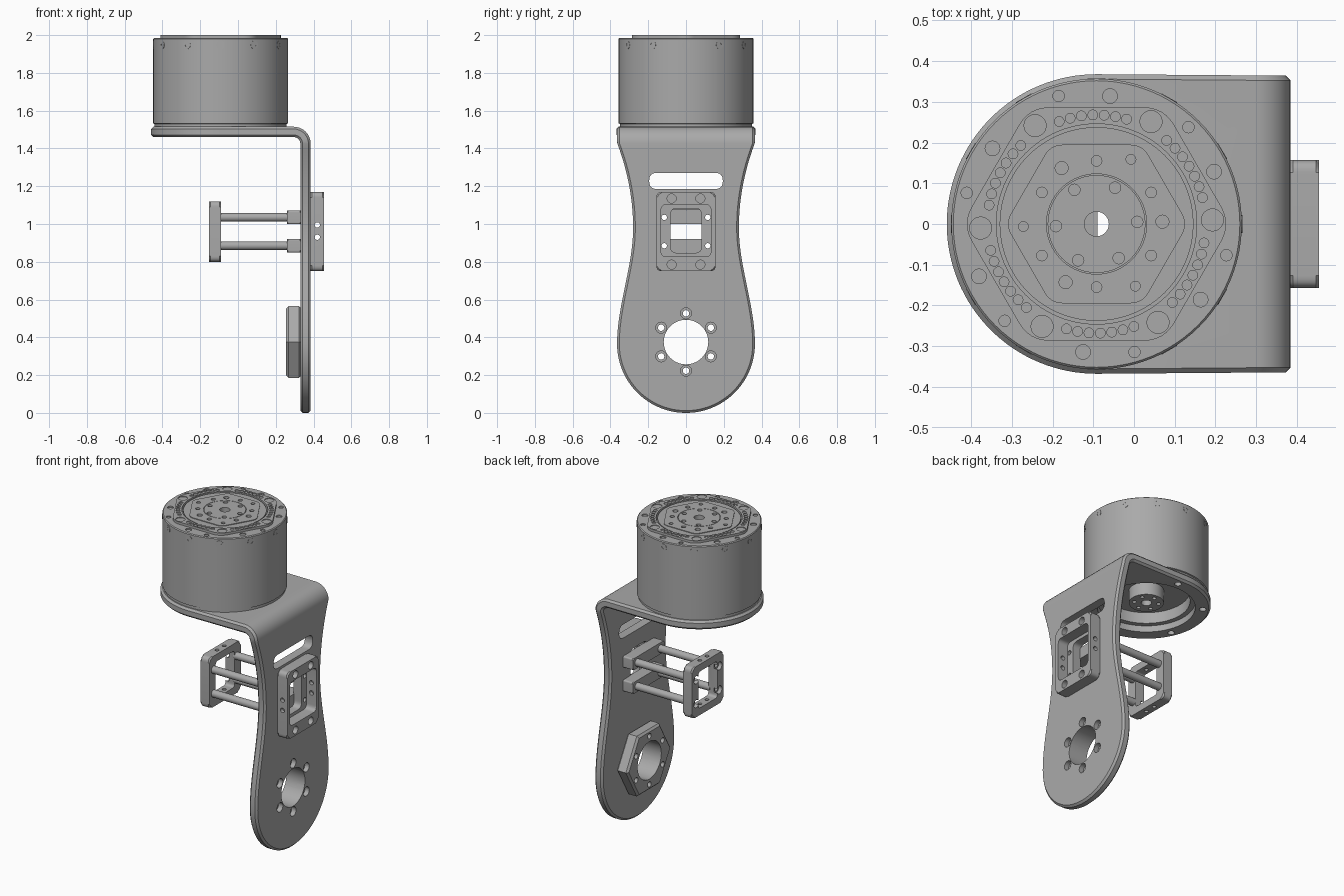
import bpy, bmesh
from math import pi, sin, cos, sqrt, radians
from mathutils import Vector

cube = bpy.data.objects.get("Cube")
if cube:
    bpy.data.objects.remove(cube)

grey = bpy.data.materials.new("machined grey")
grey.use_nodes = True
grey.diffuse_color = (0.4, 0.4, 0.4, 1)
grey.node_tree.nodes["Principled BSDF"].inputs["Base Color"].default_value = grey.diffuse_color

MX = -0.092           # motor axis
THICK, EDGE = 0.055, 0.012   # bracket plate and its chamfer


# ---- helpers ----
def circle(cx, cy, r, n=32, turn=0):
    return [(cx + r * cos(turn + 2 * pi * i / n), cy + r * sin(turn + 2 * pi * i / n)) for i in range(n)]


def around(cx, cy, r, count, turn=0):
    return circle(cx, cy, r, count, radians(turn))


def rounded(pts, r, seg=6):
    """Round every corner of a convex outline."""
    out = []
    for i, p in enumerate(pts):
        p, a, b = Vector(p), Vector(pts[i - 1]), Vector(pts[(i + 1) % len(pts)])
        a, b = p + (a - p).normalized() * r, p + (b - p).normalized() * r
        for k in range(seg + 1):
            t = k / seg
            out.append(tuple(a * (1 - t) ** 2 + p * 2 * t * (1 - t) + b * t * t))
    return out


def box(cx, cy, hw, hh, r):
    return rounded([(cx - hw, cy - hh), (cx + hw, cy - hh), (cx + hw, cy + hh), (cx - hw, cy + hh)], r)


def prism(bm, pts, axis, lo, hi, chamfer=0):
    place = {"x": lambda u, v, h: (h, u, v), "y": lambda u, v, h: (u, h, v),
             "z": lambda u, v, h: (u, v, h)}[axis]
    low = [bm.verts.new(place(u, v, lo)) for u, v in pts]
    high = [bm.verts.new(place(u, v, hi)) for u, v in pts]
    caps = [bm.faces.new(low), bm.faces.new(high)]
    for i in range(len(pts)):
        bm.faces.new((low[i - 1], low[i], high[i], high[i - 1]))
    if chamfer:
        edges = {e for f in caps for e in f.edges}
        bmesh.ops.bevel(bm, geom=list(edges), offset=chamfer, segments=1, affect="EDGES")


def finish(name, bm):
    bmesh.ops.recalc_face_normals(bm, faces=bm.faces)
    mesh = bpy.data.meshes.new(name)
    bm.to_mesh(mesh)
    bm.free()
    mesh.materials.append(grey)
    obj = bpy.data.objects.new(name, mesh)
    bpy.context.collection.objects.link(obj)
    return obj


def part(name, pts, axis, lo, hi, chamfer=0):
    bm = bmesh.new()
    prism(bm, pts, axis, lo, hi, chamfer)
    return finish(name, bm)


def cut(obj, outlines, axis, lo, hi):
    """Subtract prisms and keep the resulting mesh."""
    bm = bmesh.new()
    for pts in outlines:
        prism(bm, pts, axis, lo, hi)
    cutter = finish("cutter", bm)
    mod = obj.modifiers.new("cut", "BOOLEAN")
    mod.operation, mod.solver, mod.object = "DIFFERENCE", "EXACT", cutter
    bpy.context.view_layer.update()
    result = bpy.data.meshes.new_from_object(obj.evaluated_get(bpy.context.evaluated_depsgraph_get()))
    obj.modifiers.clear()
    obj.data = result
    bpy.data.objects.remove(cutter)


def holes(points, r, n=20):
    return [circle(x, y, r, n) for x, y in points]


# ---- bent bracket: one strip swept up the arm, round the bend and along the shelf ----
BEND, LEG, R_LOW, R_TOP = 0.09, 1.425, 0.365, 0.368
FLAT = LEG + BEND * pi / 2
S_TOP = FLAT + 0.385 - BEND - MX


def on_strip(s, y, d):
    if s < LEG:
        return (0.385 - d, y, s)
    t = (s - LEG) / BEND
    if t < pi / 2:
        return (0.385 - BEND + (BEND - d) * cos(t), y, LEG + (BEND - d) * sin(t))
    return (0.385 - BEND - (s - FLAT), y, 1.515 - d)


def half_width(z):
    if z > 0.98:
        return 0.28 + 0.085 * min(1, (z - 0.98) / 0.45) ** 2
    t = (z - R_LOW) / (0.98 - R_LOW)
    return 0.365 - 0.085 * t * t * (3 - 2 * t)


# each station: side position and width, face position and width
stations = []
for i in range(25):
    a = -pi / 2 + pi / 2 * i / 24
    q = R_LOW - EDGE
    stations.append((R_LOW + R_LOW * sin(a), R_LOW * cos(a), R_LOW + q * sin(a), q * cos(a)))
arm = [R_LOW + (LEG - R_LOW) * i / 32 for i in range(1, 33)]
bend = [LEG + (FLAT - LEG) * i / 8 for i in range(1, 9)]
for s in arm + bend:
    w = half_width(s)
    stations.append((s, w, s, w - EDGE))
for i in range(33):
    a = pi / 2 * i / 32
    q = R_TOP - EDGE
    stations.append((S_TOP + R_TOP * sin(a), R_TOP * cos(a), S_TOP + q * sin(a), q * cos(a)))

bm = bmesh.new()
rings = []
for s, w, fs, fw in stations:
    loop = [(fs, -fw, 0), (fs, fw, 0), (s, w, EDGE), (s, w, THICK - EDGE),
            (fs, fw, THICK), (fs, -fw, THICK), (s, -w, THICK - EDGE), (s, -w, EDGE)]
    rings.append([bm.verts.new(on_strip(*p)) for p in loop])
for a, b in zip(rings, rings[1:]):
    for i in range(8):
        bm.faces.new((a[i - 1], a[i], b[i], b[i - 1]))
bmesh.ops.remove_doubles(bm, verts=bm.verts, dist=1e-5)
bracket = finish("bracket", bm)

PIVOT = (0, 0.375)
BOLTS = around(*PIVOT, 0.152, 6, 90)
RODS = [(y, z) for y in (-0.115, 0.115) for z in (0.885, 1.035)]
cut(bracket, [box(0, 1.228, 0.195, 0.043, 0.042), box(0, 0.965, 0.082, 0.118, 0.035),
              circle(*PIVOT, 0.118, 48)] + holes(RODS, 0.014) + holes(BOLTS, 0.017), "x", 0.2, 0.5)
cut(bracket, holes(BOLTS, 0.029), "x", 0.355, 0.5)
cut(bracket, [circle(MX, 0, 0.28, 72)] + holes(around(MX, 0, 0.323, 6, 24), 0.02), "z", 1.4, 1.6)

# ---- hexagonal pivot boss on the inside of the arm ----
boss = part("pivot_boss", circle(*PIVOT, 0.219, 6), "x", 0.255, 0.335, 0.012)
cut(boss, [circle(*PIVOT, 0.118, 48)] + holes(BOLTS, 0.017), "x", 0.2, 0.4)

# ---- clamp: outer frame, inner bars, tubes and rear frame ----
front_frame = part("outer_frame", box(0, 0.96, 0.157, 0.21, 0.03), "x", 0.383, 0.455, 0.008)
cut(front_frame, [box(0, 0.965, 0.132, 0.138, 0.03)]
    + holes([(y, z) for y in (-0.076, 0.076) for z in (0.785, 1.135)], 0.024), "x", 0.386, 0.5)
cut(front_frame, [box(0, 0.965, 0.082, 0.118, 0.035)] + holes(RODS, 0.014), "x", 0.3, 0.5)
cut(front_frame, holes([(0.42, 0.93), (0.42, 0.995)], 0.014), "y", -0.2, 0.2)

rear_frame = part("rear_frame", box(0, 0.96, 0.157, 0.16, 0.03), "x", -0.153, -0.09, 0.008)
cut(rear_frame, [box(0, 0.96, 0.094, 0.115, 0.02)] + holes(RODS, 0.014), "x", -0.3, 0)
cut(rear_frame, holes(RODS, 0.025), "x", -0.3, -0.13)
cut(rear_frame, holes([(-0.121, -0.035), (-0.121, 0.035)], 0.012), "z", 0.7, 1.2)

for label, z in (("lower", 0.885), ("upper", 1.035)):
    bar = part(label + "_clamp_bar", box(0, z, 0.157, 0.036, 0.01), "x", 0.26, 0.335, 0.006)
    cut(bar, holes([p for p in RODS if p[1] == z], 0.014), "x", 0.2, 0.4)
    for side, y in (("right", -0.115), ("left", 0.115)):
        tube = part(label + "_" + side + "_tube", circle(y, z, 0.023, 24), "x", -0.1, 0.27)
        cut(tube, holes([(y, z)], 0.014), "x", -0.2, 0.4)

# ---- motor body, turned around its axis ----
profile = [(0.03, 1.49), (0.1, 1.49), (0.1, 1.57), (0.25, 1.57), (0.25, 1.5), (0.35, 1.5), (0.35, 1.53),
           (0.357, 1.533), (0.357, 1.98), (0.352, 1.985), (0.246, 1.985), (0.246, 1.965),
           (0.238, 1.965), (0.238, 1.996), (0.12, 1.996), (0.12, 2.0), (0.03, 2.0)]
bm = bmesh.new()
N = 96
rows = [[bm.verts.new((x + MX, y, z)) for x, y in circle(0, 0, r, N)] for r, z in profile]
for i, row in enumerate(rows):
    prev = rows[i - 1]
    for k in range(N):
        bm.faces.new((prev[k - 1], prev[k], row[k], row[k - 1]))
motor = finish("motor_body", bm)

# raised stator plate and rotor plate on the top
stator = part("stator_plate", rounded(circle(MX, 0, 0.331, 6), 0.05), "z", 1.98, 2.0)
cut(stator, [circle(MX, 0, 0.246, N)], "z", 1.9, 2.1)
rotor = part("rotor_plate", rounded(circle(MX, 0, 0.225, 6), 0.03), "z", 1.99, 2.0)
cut(rotor, [circle(MX, 0, 0.123, 64)], "z", 1.9, 2.1)

# ring of pins in the stator plate
pins = holes(around(MX, 0, 0.285, 6, 2), 0.027, 28)
for k in range(6):
    for j in range(7):
        a = radians(60 * k + 2 + 12 + 6 * j)
        pins.append(circle(MX + 0.268 * cos(a), 0.268 * sin(a), 0.012, 14))
cut(stator, pins, "z", 1.996, 2.1)

# bolt circles in the rotor and the housing rim
inner = holes(around(MX, 0, 0.1, 6, 3), 0.014)
outer = holes(around(MX, 0, 0.155, 6, 30), 0.013) + holes(around(MX, 0, 0.162, 3, 2), 0.016) \
    + holes(around(MX, 0, 0.18, 6, 62)[::2], 0.012)
cut(rotor, outer, "z", 1.9, 2.1)
cut(motor, inner + outer, "z", 1.975, 2.1)
cut(motor, holes(around(MX, 0, 0.316, 6, 24), 0.018) + holes(around(MX, 0, 0.328, 6, 46.5), 0.014),
    "z", 1.978, 1.99)
cut(stator, holes(around(MX, 0, 0.316, 6, 24), 0.018), "z", 1.9, 2.1)
cut(motor, holes(around(MX, 0, 0.07, 6, 30), 0.012), "z", 1.4, 1.51)

# screw heads around the rim of the housing
for k in range(12):
    a = k * pi / 6
    screw = part("rim_screw", circle(0, 1.948, 0.022, 16), "x", 0.345, 0.358)
    cut(screw, [circle(0, 1.948, 0.011, 6)], "x", 0.352, 0.4)
    screw.location.x = MX
    screw.rotation_euler.z = a

# ---- smooth rounded walls, crisp edges ----
for obj in bpy.context.scene.objects:
    if obj.type == "MESH":
        obj.data.polygons.foreach_set("use_smooth", [True] * len(obj.data.polygons))
        obj.data.set_sharp_from_angle(angle=radians(25))
